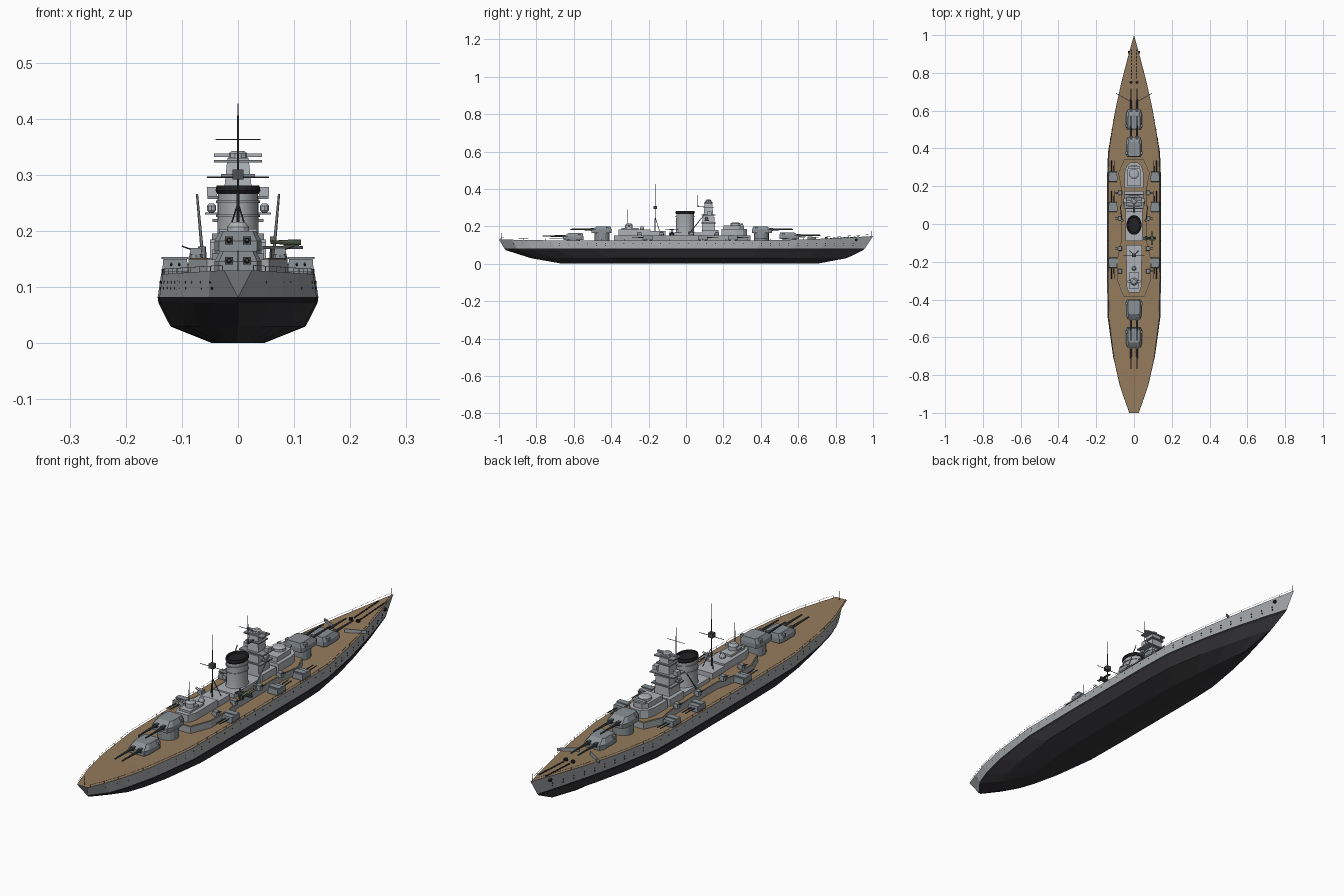
import bpy, bmesh, math
from mathutils import Vector

if "Cube" in bpy.data.objects:
    bpy.data.objects.remove(bpy.data.objects["Cube"])

def mat(name, *c):
    m = bpy.data.materials.new(name)
    m.diffuse_color = (*c, 1)
    m.use_nodes = True
    m.node_tree.nodes["Principled BSDF"].inputs["Base Color"].default_value = m.diffuse_color
    return m

GREY = mat("hull_grey", .36, .38, .39)
LIGHT = mat("light_grey", .42, .45, .48)
MID = mat("turret_grey", .25, .28, .30)
DARK = mat("dark_metal", .07, .075, .08)
BLACK = mat("black", .015, .015, .018)
LOWER = mat("lower_hull", .035, .035, .04)
WOOD = mat("deck_wood", .30, .20, .11)
GREEN = mat("aircraft_green", .12, .16, .10)

# --- helpers: everything is a loft between rings of points
def loft(bm, rings, cap0=True, cap1=True, mi=None):
    vs = [[bm.verts.new(p) for p in r] for r in rings]
    n = len(vs[0])
    for k in range(len(vs) - 1):
        for i in range(n):
            j = (i + 1) % n
            f = bm.faces.new((vs[k][i], vs[k][j], vs[k + 1][j], vs[k + 1][i]))
            if mi: f.material_index = mi[k]
    if cap0: bm.faces.new(vs[0][::-1])
    if cap1:
        f = bm.faces.new(vs[-1])
        if mi: f.material_index = mi[-1]

def box(bm, x, y, z0, z1, hx, hy, t=1.0):
    c = ((-1, -1), (1, -1), (1, 1), (-1, 1))
    loft(bm, [[(x + a * hx, y + b * hy, z0) for a, b in c], [(x + a * hx * t, y + b * hy * t, z1) for a, b in c]])

def lathe(bm, x, y, prof, n=16, sy=1.0):
    loft(bm, [[(x + r * math.cos(2 * math.pi * i / n), y + sy * r * math.sin(2 * math.pi * i / n), z)
               for i in range(n)] for r, z in prof])

def rod(bm, a, b, r, r2=None, n=8):
    a, b = Vector(a), Vector(b)
    q = (b - a).to_track_quat('Z', 'Y')
    ring = lambda c, k: [c + q @ Vector((k * math.cos(2 * math.pi * i / n), k * math.sin(2 * math.pi * i / n), 0))
                         for i in range(n)]
    loft(bm, [ring(a, r), ring(b, r2 or r)])

def prism(bm, half, z0, z1):
    pts = half + [(-x, y) for x, y in reversed(half)]
    loft(bm, [[(x, y, z) for x, y in pts] for z in (z0, z1)])

def done(name, bm, *mats):
    bmesh.ops.remove_doubles(bm, verts=bm.verts, dist=1e-5)
    bmesh.ops.recalc_face_normals(bm, faces=bm.faces)
    me = bpy.data.meshes.new(name)
    bm.to_mesh(me); bm.free()
    for m in mats: me.materials.append(m)
    ob = bpy.data.objects.new(name, me)
    bpy.context.collection.objects.link(ob)
    return ob

# --- hull: deck half-widths by station, lower levels shortened and scaled
ST = [(-1, .025), (-.93, .05), (-.85, .077), (-.72, .106), (-.5, .134), (-.25, .137), (.25, .137),
      (.4, .132), (.6, .1), (.75, .067), (.9, .028), (1, 0)]
def width(y):
    for (a, wa), (b, wb) in zip(ST, ST[1:]):
        if y <= b: return wa + (wb - wa) * (y - a) / (b - a)
    return 0
def deck_z(y):
    return .123 + (.025 * ((y - .2) / .8) ** 2 if y > .2 else .007 * max(0, (-y - .4) / .6) ** 2)
LEV = [(None, 1, -1, 1), (.082, 1.045, -.972, .957), (.072, 1.035, -.962, .947),
       (.03, .88, -.83, .86), (0, .335, -.66, .7)]
rings = []
for z, k, ys, yb in LEV:
    side = [(w * k if z is None or abs(s) < 1 else 0, ys + (s + 1) / 2 * (yb - ys), deck_z(s) if z is None else z)
            for s, w in ST]
    rings.append(side + [(-x, y, h) for x, y, h in reversed(side)])
bm = bmesh.new()
loft(bm, rings, cap0=False, mi=[0, 1, 2, 2, 2])
done("hull", bm, GREY, BLACK, LOWER)

bm = bmesh.new()
rows = [[bm.verts.new((s * w, y, deck_z(y))) for s in (-1, 1)] for y, w in ST]
for a, b in zip(rows, rows[1:]): bm.faces.new((a[0], a[1], b[1], b[0]))
done("main_deck", bm, WOOD)

# --- railings, portholes, anchors
bm = bmesh.new()
holes = bmesh.new()
for s in (-1, 1):
    ys = [-.99 + .06 * i for i in range(34)]
    P = [Vector((s * (width(y) - .001), y, deck_z(y))) for y in ys]
    for p, q in zip(P, P[1:]):
        rod(bm, p, p + Vector((0, 0, .009)), .0006, n=4)
        rod(bm, p + Vector((0, 0, .009)), q + Vector((0, 0, .009)), .0005, n=4)
    for i in range(38):
        y = -.92 + .049 * i
        for z in (.098, .109) if abs(y) > .4 else (.109,):
            f = (deck_z(y) - z) / (deck_z(y) - .082)
            x = width(y + .035 * f * y) * (1 + .045 * f)
            rod(holes, (s * (x - .004), y, z), (s * (x + .0008), y, z), .0025, n=6)
    rod(holes, (s * .02, .91, .128), (s * .03, .91, .126), .007)
done("railings", bm, MID)
done("portholes", holes, BLACK)

# --- foredeck fittings
bm = bmesh.new()
for s in (-1, 1):
    lathe(bm, s * .016, .75, [(.008, .13), (.008, .143)], 10)
    for i in range(9):
        y = .775 + .018 * i
        box(bm, s * .014, y, deck_z(y) - .001, deck_z(y) + .003, .0025, .006)
done("anchor_chains", bm, BLACK)
bm = bmesh.new()
for s in (-1, 1):
    loft(bm, [[(s * x, y, z) for x, y, z in ((.025, .65 + d, .13), (.095, .69 + d, .13), (.095, .69 + d, .142), (.025, .65 + d, .147))]
              for d in (0, .004)])
done("breakwater", bm, GREY)
bm = bmesh.new()
rod(bm, (0, .99, .145), (0, .99, .176), .001, n=5)
rod(bm, (0, -.985, .128), (0, -.985, .165), .001, n=5)
done("flagstaffs", bm, DARK)

# --- main turrets
def turret(name, y, z, d, barbette):
    bm = bmesh.new()
    if barbette: lathe(bm, 0, y - d * .005, [(.04, .12), (.04, z)], 16)
    else: lathe(bm, 0, y, [(.037, .12), (.037, z)], 16)
    low = [(.036, -.054), (.042, -.04), (.042, .03), (.034, .052)]
    top = [(.028, -.05), (.032, -.038), (.032, .012), (.026, .024)]
    full = lambda h, zz: [(x, y + d * v, zz) for x, v in h + [(-x, v) for x, v in reversed(h)]]
    loft(bm, [full(low, z), full(low, z + .018), full(top, z + .036)])
    box(bm, 0, y - d * .032, z + .02, z + .032, .046, .007)
    done(name, bm, MID)
    bm = bmesh.new()
    for s in (-1, 1):
        box(bm, s * .016, y + d * .048, z + .012, z + .026, .007, .01)
        rod(bm, (s * .016, y + d * .05, z + .019), (s * .016, y + d * .1, z + .02), .0055, .0045)
        rod(bm, (s * .016, y + d * .1, z + .02), (s * .016, y + d * .165, z + .02), .004, .003)
    done(name + "_guns", bm, DARK)
turret("turret_fore_low", .553, .132, 1, False)
turret("turret_fore_high", .408, .164, 1, True)
turret("turret_aft_high", -.453, .164, -1, True)
turret("turret_aft_low", -.603, .128, -1, False)

# --- secondary turrets
bm, guns = bmesh.new(), bmesh.new()
for s in (-1, 1):
    for y, d in ((.25, 1), (.09, 1), (-.205, -1)):
        lathe(bm, s * .112, y, [(.02, .12), (.02, .13)], 12)
        box(bm, s * .112, y, .127, .15, .023, .027, .92)
        box(bm, s * .112, y - d * .008, .15, .154, .024, .012)
        for k in (-.007, .007):
            rod(guns, (s * .112 + k, y + d * .02, .14), (s * .112 + k, y + d * .085, .142), .0025, .002, 6)
done("secondary_turrets", bm, MID)
done("secondary_guns", guns, DARK)

# --- deckhouses
house = [(.05, .345), (.083, .27), (.07, .2), (.07, -.1), (.088, -.18), (.088, -.3), (.055, -.385)]
bm = bmesh.new(); prism(bm, house, .12, .15); done("lower_deckhouse", bm, GREY)
bm = bmesh.new(); prism(bm, [(x * .97, y * .99) for x, y in house], .149, .152); done("deckhouse_planking", bm, WOOD)
bm = bmesh.new()
prism(bm, [(.02, .325), (.042, .305), (.05, .27), (.05, .19)], .15, .185)
prism(bm, [(.018, .31), (.034, .29), (.036, .2)], .185, .205)
lathe(bm, 0, .265, [(.026, .205), (.026, .215), (.018, .22)], 12)
box(bm, 0, .3, .207, .214, .03, .006)
box(bm, 0, .13, .15, .18, .05, .045)
box(bm, 0, 0, .15, .168, .045, .09)
done("forward_deckhouse", bm, LIGHT)
bm = bmesh.new()
box(bm, 0, -.15, .15, .175, .042, .04)
prism(bm, [(.04, -.19), (.04, -.33), (.028, -.362)], .15, .182)
box(bm, 0, -.3, .18, .19, .025, .045)
lathe(bm, 0, -.305, [(.02, .188), (.02, .207), (.012, .216)], 12)
box(bm, 0, -.305, .196, .204, .034, .006)
lathe(bm, 0, -.235, [(.012, .18), (.012, .188), (.007, .2)], 10)
done("aft_deckhouse", bm, LIGHT)

# --- bridge tower
bm = bmesh.new()
box(bm, 0, .12, .175, .25, .034, .036, .88)
box(bm, 0, .12, .25, .33, .027, .027, .7)
lathe(bm, 0, .12, [(.017, .325), (.017, .338), (.01, .343)], 10)
box(bm, 0, .12, .332, .338, .043, .005)
for s in (-1, 1):
    box(bm, s * .046, .125, .262, .278, .009, .011)
    lathe(bm, s * .047, .11, [(.004, .233), (.008, .237), (.008, .245), (.004, .249)], 8)
done("bridge_tower", bm, LIGHT)
bm = bmesh.new()
for z, hx, hy in ((.216, .045, .04), (.257, .054, .037), (.297, .03, .03), (.322, .043, .024)):
    box(bm, 0, .12, z, z + .005, hx, hy)
for s in (-1, 1): box(bm, s * .047, .11, .229, .233, .012, .012)
done("bridge_platforms", bm, MID)

# --- funnel
bm = bmesh.new()
lathe(bm, 0, -.005, [(.04, .165), (.037, .175), (.036, .268)], 20, 1.3)
lathe(bm, 0, -.005, [(.039, .225), (.039, .229)], 20, 1.3)
lathe(bm, 0, -.005, [(.039, .25), (.039, .254)], 20, 1.3)
bpy.context.view_layer.objects.active = f = done("funnel", bm, GREY)
f.select_set(True)
bpy.ops.object.shade_smooth_by_angle(angle=math.radians(30))
bm = bmesh.new()
lathe(bm, 0, -.005, [(.037, .266), (.04, .272), (.038, .281), (.033, .281), (.031, .274)], 20, 1.3)
done("funnel_cap", bm, BLACK)

# --- masts and yards
bm = bmesh.new()
rod(bm, (0, -.165, .15), (0, -.165, .427), .003, .0012, 6)
rod(bm, (-.055, -.165, .296), (.055, -.165, .296), .0012, n=5)
box(bm, 0, -.165, .292, .31, .01, .01)
for s in (-1, 1): rod(bm, (s * .025, -.14, .17), (0, -.165, .25), .0015, n=5)
rod(bm, (0, .064, .305), (0, .064, .417), .0018, .001, 6)
box(bm, 0, .08, .303, .307, .004, .02)
rod(bm, (-.04, .064, .363), (.04, .064, .363), .001, n=5)
rod(bm, (0, -.315, .2), (0, -.315, .294), .0016, .001, 6)
done("masts", bm, DARK)

# --- boat cranes
bm = bmesh.new()
for s in (-1, 1):
    lathe(bm, s * .064, .02, [(.008, .15), (.007, .172)], 8)
    rod(bm, (s * .064, .02, .165), (s * .073, .1, .265), .003, .002, 6)
done("boat_cranes", bm, MID)

# --- light guns around the deckhouse
bm, guns = bmesh.new(), bmesh.new()
for s in (-1, 1):
    for y in (.165, .03, -.13, -.25):
        lathe(bm, s * .075, y, [(.013, .15), (.011, .16)], 8)
        box(bm, s * .075, y, .158, .17, .011, .012, .85)
        for k in (-.004, .004):
            rod(guns, (s * .08, y + k, .166), (s * .1, y + k, .173), .0013, n=5)
done("light_gun_mounts", bm, MID)
done("light_guns", guns, DARK)

# --- catapult with floatplane, right side only
bm = bmesh.new()
lathe(bm, .068, -.075, [(.01, .15), (.01, .168)], 10)
box(bm, .08, -.075, .168, .173, .036, .006)
done("catapult", bm, DARK)
bm = bmesh.new()
rod(bm, (.058, -.075, .18), (.112, -.075, .18), .003, .005)
box(bm, .095, -.075, .183, .1845, .006, .036)
box(bm, .062, -.075, .181, .182, .004, .012)
box(bm, .061, -.075, .18, .19, .004, .001)
for s in (-1, 1): box(bm, .095, -.075 + s * .01, .173, .176, .014, .002)
done("floatplane", bm, GREEN)
